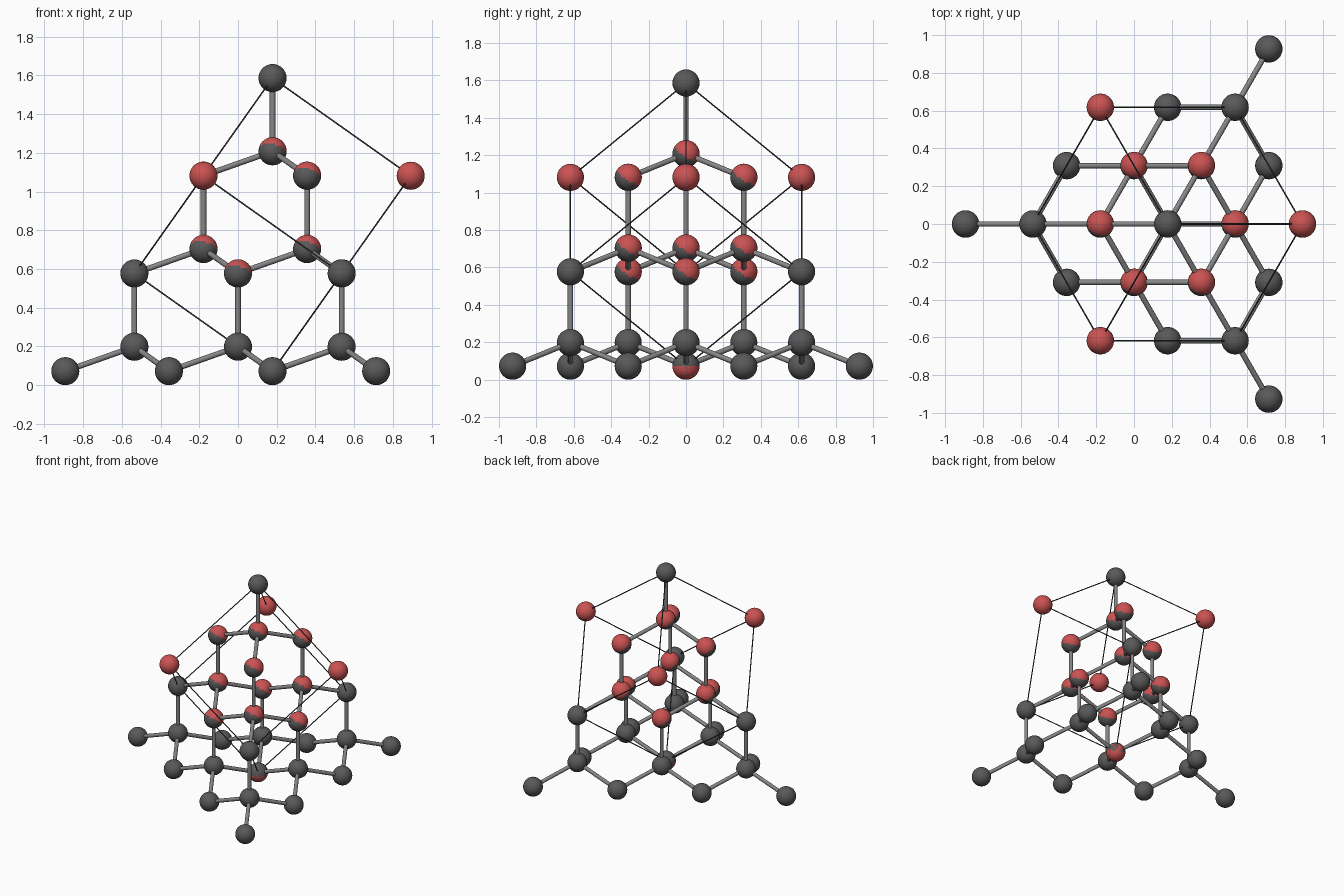
import bpy, bmesh, math
from itertools import product
from mathutils import Vector, Matrix

if "Cube" in bpy.data.objects:
    bpy.data.objects.remove(bpy.data.objects["Cube"])

N = 0.618                     # spacing of neighbouring sites in a layer
U = N / (2 * math.sqrt(3))
D = N * math.sqrt(3 / 8)      # bond length
R = 0.0725                    # atom radius
TOP = Vector((U, 0, R + 4 * D))
DOWN = Vector((0, 0, -D))


def material(name, color):
    m = bpy.data.materials.new(name)
    m.diffuse_color = (*color, 1)
    m.use_nodes = True
    m.node_tree.nodes["Principled BSDF"].inputs["Base Color"].default_value = m.diffuse_color
    return m


DARK = material("dark_grey", (0.10, 0.10, 0.10))
RED = material("red", (0.60, 0.085, 0.085))
MID = material("mid_grey", (0.24, 0.24, 0.24))
BLACK = material("line_dark", (0.05, 0.05, 0.05))


def finish(bm, name, mat):
    for f in bm.faces:
        f.smooth = len(f.verts) <= 4
    me = bpy.data.meshes.new(name)
    bm.to_mesh(me)
    bm.free()
    me.materials.append(mat)
    ob = bpy.data.objects.new(name, me)
    bpy.context.collection.objects.link(ob)


def spheres(name, points, mat):
    bm = bmesh.new()
    for p in points:
        bmesh.ops.create_uvsphere(bm, u_segments=32, v_segments=16, radius=R,
                                  matrix=Matrix.Translation(p))
    finish(bm, name, mat)


def rods(name, pairs, radius, sides, mat):
    bm = bmesh.new()
    for a, b in pairs:
        d = b - a
        m = Matrix.Translation((a + b) / 2) @ d.to_track_quat('Z', 'Y').to_matrix().to_4x4()
        bmesh.ops.create_cone(bm, cap_ends=True, segments=sides, radius1=radius,
                              radius2=radius, depth=d.length, matrix=m)
    finish(bm, name, mat)


# three lattice steps, each one level down
steps = []
for k in range(3):
    a = math.pi + k * math.tau / 3
    steps.append(Vector((2 * U * math.cos(a), 2 * U * math.sin(a), -4 * D / 3)))
w0, w1, w2 = steps

# tetrahedral pyramid of atoms, four levels
atoms, bonds = [], []
for i, j, k in product(range(4), repeat=3):
    level = i + j + k
    if level > 3:
        continue
    site = TOP + i * w0 + j * w1 + k * w2
    atoms.append(site)
    if level < 3:
        base = site + DOWN
        atoms.append(base)
        bonds.append((site, base))
        bonds += [(base, site + w) for w in steps]
spheres("lattice_atoms", atoms, DARK)
rods("lattice_bonds", bonds, 0.0145, 16, MID)

# cubic unit cell standing on its corner
edges = [w1 + w2 - w0, w0 + w2 - w1, w0 + w1 - w2]
corners, lines = [], []
for bits in product((0, 1), repeat=3):
    p = TOP + sum((b * e for b, e in zip(bits, edges)), Vector())
    corners.append(p)
    lines += [(p, p + e) for b, e in zip(bits, edges) if not b]
spheres("cell_corner_atoms", corners, RED)
rods("cell_edges", lines, 0.004, 8, BLACK)

# face-centre and inner atoms of the cell, nudged so they overlap the grey ones
nudge = Vector((0.0002, 0.0005, 0.0008))
faces = [TOP + w for w in steps] + [TOP + w0 + w1, TOP + w1 + w2, TOP + w0 + w2]
inner = [TOP + DOWN] + [TOP + w + DOWN for w in steps]
spheres("cell_face_atoms", [p + nudge for p in faces], RED)
spheres("cell_inner_atoms", [p + nudge for p in inner], RED)
